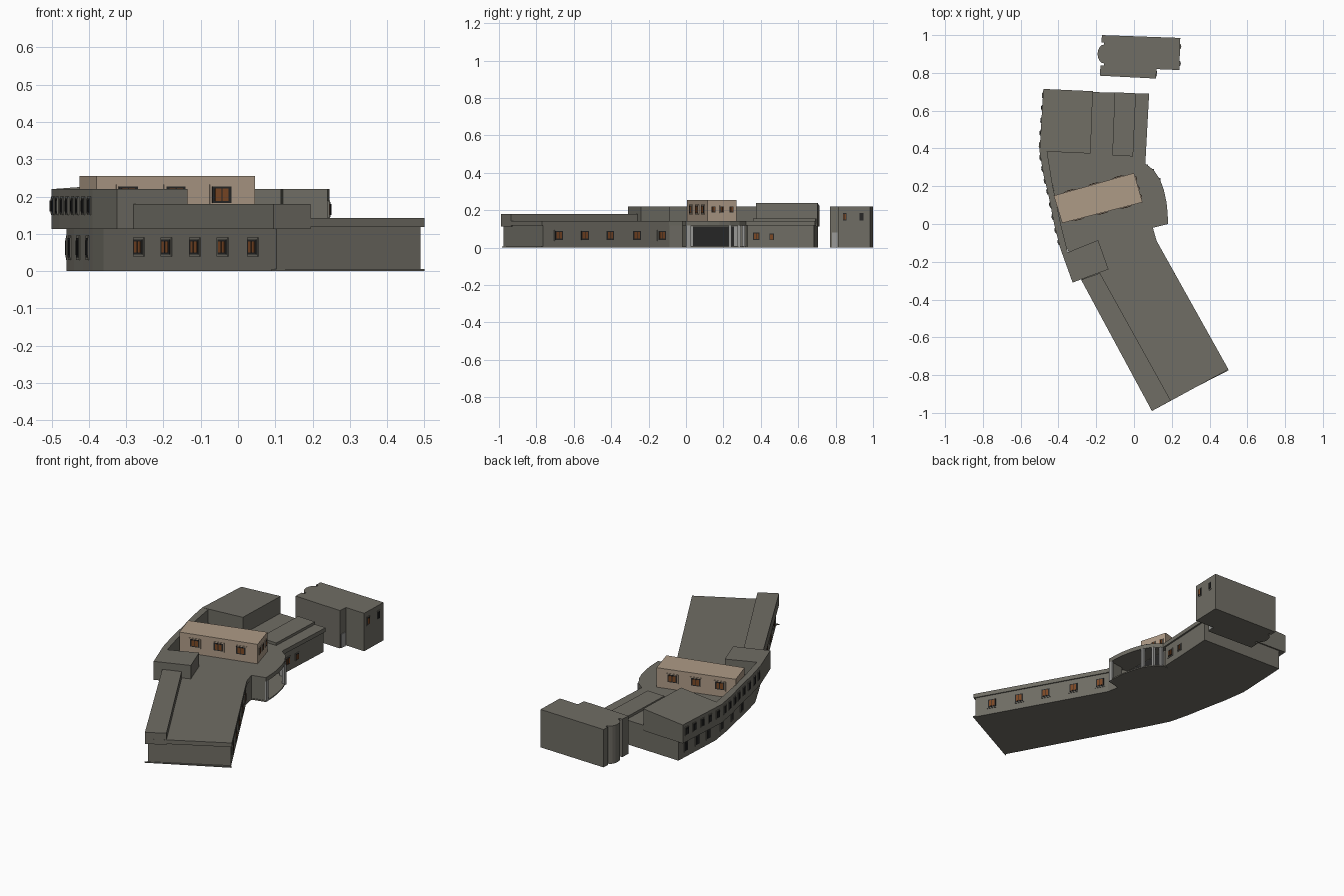
import bpy, bmesh, math
from mathutils import Vector

if "Cube" in bpy.data.objects:
    bpy.data.objects.remove(bpy.data.objects["Cube"])


def material(name, rgb):
    m = bpy.data.materials.new(name)
    m.diffuse_color = (*rgb, 1)
    m.use_nodes = True
    m.node_tree.nodes["Principled BSDF"].inputs["Base Color"].default_value = m.diffuse_color
    return m


GREY = material("warm grey wall", (0.16, 0.153, 0.128))
TAN = material("tan wall", (0.42, 0.325, 0.24))
DARK = material("dark glass", (0.02, 0.02, 0.02))
BROWN = material("brown window", (0.20, 0.065, 0.018))
LIGHT = material("light grey trim", (0.32, 0.32, 0.31))


def prism(name, pts, z0, z1, mat):
    """Extruded plan outline; z1 may be one height or one per corner."""
    tops = z1 if isinstance(z1, (list, tuple)) else [z1] * len(pts)
    bm = bmesh.new()
    lo = [bm.verts.new((x, y, z0)) for x, y in pts]
    hi = [bm.verts.new((x, y, z)) for (x, y), z in zip(pts, tops)]
    bm.faces.new(lo[::-1])
    bm.faces.new(hi)
    n = len(pts)
    for i in range(n):
        j = (i + 1) % n
        bm.faces.new((lo[i], lo[j], hi[j], hi[i]))
    bmesh.ops.recalc_face_normals(bm, faces=bm.faces)
    me = bpy.data.meshes.new(name)
    bm.to_mesh(me)
    bm.free()
    me.materials.append(mat)
    ob = bpy.data.objects.new(name, me)
    bpy.context.collection.objects.link(ob)
    return ob


def plate(name, a, b, t, w, z0, z1, depth, mat):
    """Thin plate on the wall a-b (outside is to the right of a-b)."""
    a, b = Vector(a), Vector(b)
    d = (b - a).normalized()
    n = Vector((d.y, -d.x))
    c = a.lerp(b, t)
    p, q = c - d * w / 2, c + d * w / 2
    prism(name, [tuple(p - n * .004), tuple(p + n * depth),
                 tuple(q + n * depth), tuple(q - n * .004)], z0, z1, mat)


def windows(name, a, b, ts, w, z0, z1, frame=GREY, pane=BROWN):
    for t in ts:
        h = z1 - z0
        plate(name + "_frame", a, b, t, w, z0, z1, .003, frame)
        plate(name + "_glass", a, b, t, w * .8, z0 + h * .1, z1 - h * .1, .0045, DARK)
        plate(name + "_pane", a, b, t, w * .56, z0 + h * .2, z1 - h * .2, .006, pane)
        plate(name + "_bar", a, b, t, w * .05, z0 + h * .2, z1 - h * .2, .007, DARK)


# ground floor walls, set back below the upper floor on the west
west = [(-.445, .705), (-.46, .385), (-.44, .25), (-.415, .13), (-.39, .0),
        (-.36, -.12), (-.30, -.236), (.103, -.975)]
base = west + [(.49, -.765), (.112, -.088), (.10, -.02), (.04, .0),
               (.03, .32), (.052, .33), (.07, .685)]
prism("ground_floor", base, 0, .118, GREY)

# curved entrance edge shared by the roof and the porch floor
curve = [(.10, -.02), (.18, .0), (.178, .06), (.172, .115), (.158, .18),
         (.138, .235), (.105, .285), (.06, .32)]
roof = west[:-1] + [(.095, -.99), (.50, -.77), (.12, -.09)] + curve + [(.08, .69)]
prism("main_roof", roof, .118, .142, GREY)
prism("porch_floor", [(.03, 0)] + curve + [(.03, .32)], 0, .007, GREY)
prism("base_lip", [(.09, -.985), (.50, -.775), (.49, -.76), (.10, -.97)], 0, .006, GREY)

# porch side wall, columns and glazing
prism("porch_side_wall", [(.09, -.018), (.178, .002), (.177, .018), (.09, .005)], 0, .12, GREY)
prism("porch_south_trim", [(.168, .0), (.181, .002), (.179, .026), (.166, .024)], 0, .118, LIGHT)
for x, y in [(.132, .235), (.098, .283), (.066, .308)]:
    prism("porch_column", [(x - .008, y - .008), (x + .008, y - .008),
                           (x + .008, y + .008), (x - .008, y + .008)], 0, .118, LIGHT)
plate("entrance_glass", (.04, .0), (.03, .32), .45, .27, .008, .112, .004, DARK)
for t in (.06, .86):
    plate("entrance_side_light", (.04, .0), (.03, .32), t, .035, .008, .112, .006, LIGHT)

# south wing: raised west strip and windows
prism("south_strip", [(-.28, -.295), (.095, -.99), (.195, -.935), (-.18, -.26)],
      .113, .18, GREY)
windows("west_wing_window", (-.30, -.236), (.103, -.975),
        (.087, .27, .46, .645, .845), .06, .04, .09)
windows("east_wing_window", (.49, -.765), (.112, -.088),
        (.125, .33, .53, .74, .94), .058, .036, .095)

# upper west gallery ending in the south block
outer = [(-.50, .385), (-.479, .26), (-.45, .14), (-.423, .0), (-.39, -.13), (-.325, -.31)]
prism("upper_gallery", outer + [(-.135, -.24), (-.19, -.085), (-.35, -.15),
                                (-.39, .01), (-.43, .20), (-.46, .385)], .113, .22, GREY)

# north-west block with a gently sloping roof, and low roof strip beside it
prism("north_west_block", [(-.48, .715), (-.50, .385), (-.23, .373), (-.218, .703)],
      .113, [.22, .22, .24, .24], GREY)
prism("north_roof_strip", [(-.102, .697), (-.115, .363), (-.005, .358), (.01, .692)],
      .13, .157, GREY)

# windows of the west front, both floors
windows("gallery_window", (-.48, .715), (-.50, .385), (.1, .3, .5, .7, .9),
        .03, .15, .20, GREY, DARK)
for a, b in zip(outer[:-2], outer[1:-1]):
    windows("gallery_window", a, b, (.28, .75), .03, .15, .20, GREY, DARK)
windows("lower_west_window", (-.445, .705), (-.46, .385), (.2, .5, .8),
        .035, .03, .095, GREY, DARK)
for a, b in zip(west[1:4], west[2:5]):
    windows("lower_west_window", a, b, (.5,), .035, .03, .095, GREY, DARK)

# east windows north of the porch
windows("north_east_window", (.052, .33), (.07, .685), (.13,), .045, .036, .085)
windows("north_east_small_window", (.052, .33), (.07, .685), (.36,), .03, .036, .08)

# tan rooftop hall
hall = [(-.38, .005), (.045, .115), (.0, .27), (-.425, .15)]
prism("rooftop_hall", hall, .13, .255, TAN)
windows("hall_south_window", hall[0], hall[1], (.2, .5, .79), .066, .178, .232, TAN)
windows("hall_north_window", hall[2], hall[3], (.2, .5, .8), .066, .178, .232, TAN)
windows("hall_east_window", hall[1], hall[2], (.2, .5, .82), .026, .185, .225, TAN)

# detached north building with a rounded west bay
bay = [(-.158 - .035 * math.sin(math.pi * i / 8), .9 + .05 * math.cos(math.pi * i / 8))
       for i in range(9)]
detached = [(.245, .985), (-.17, 1.0), (-.172, .962), (-.158, .962)] + bay + [
    (-.16, .838), (-.178, .838), (-.18, .785), (.115, .77), (.12, .82), (.24, .815)]
prism("detached_building", detached, 0, .22, GREY)
windows("detached_window", (.24, .815), (.245, .985), (.2,), .026, .14, .19)
windows("detached_dark_window", (.24, .815), (.245, .985), (.73,), .026, .14, .19, GREY, DARK)
plate("detached_door", (.115, .77), (.12, .82), .5, .03, .0, .08, .004, LIGHT)
